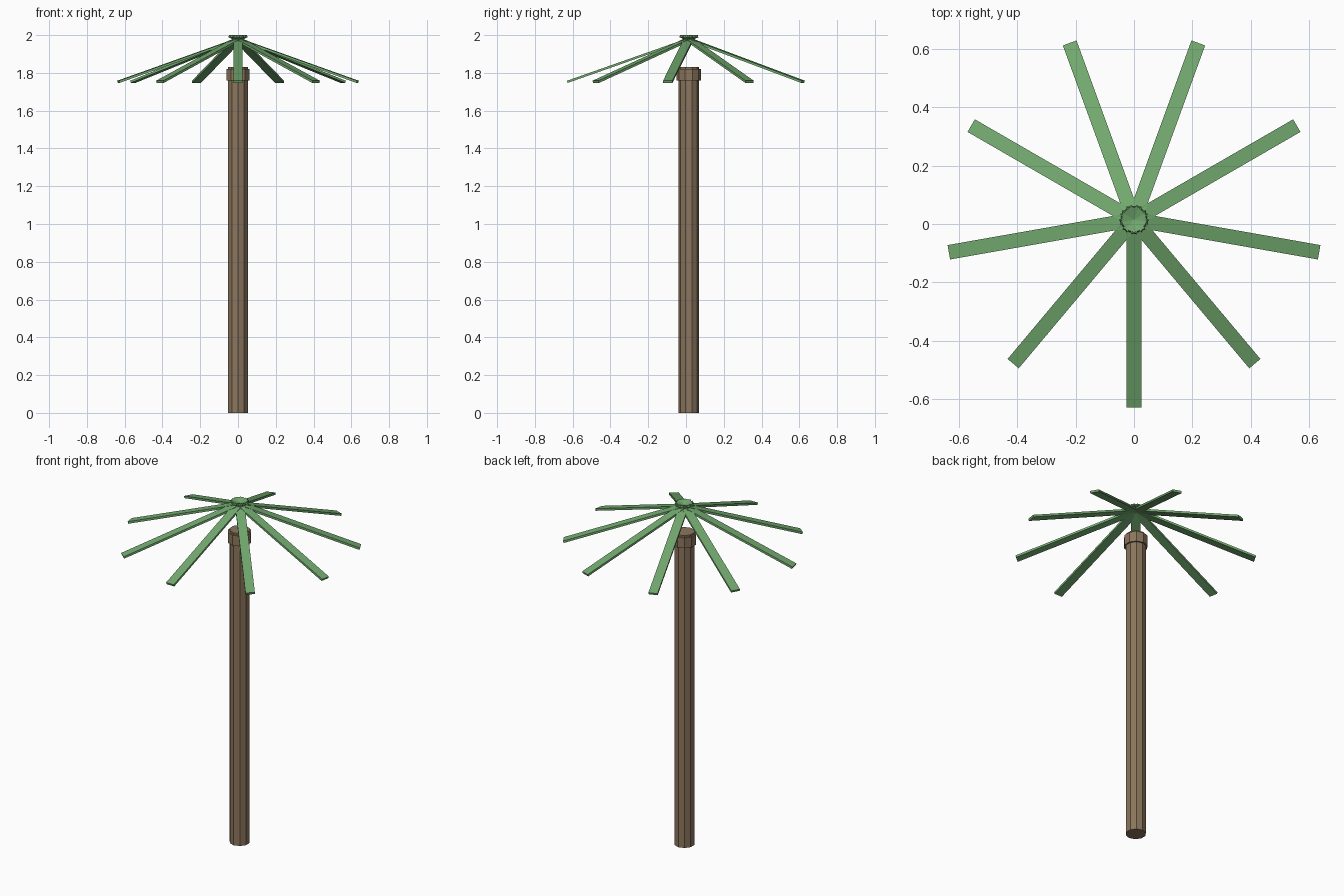
import bpy, math
from mathutils import Matrix, Vector

if "Cube" in bpy.data.objects:
    bpy.data.objects.remove(bpy.data.objects["Cube"])

CY = 0.015  # trunk axis, so the crown is centred in y

def material(name, rgb):
    m = bpy.data.materials.new(name)
    m.diffuse_color = (*rgb, 1)
    m.use_nodes = True
    m.node_tree.nodes["Principled BSDF"].inputs["Base Color"].default_value = m.diffuse_color
    return m

bark = material("bark", (0.26, 0.18, 0.11))
leaf = material("leaf", (0.17, 0.40, 0.16))

def prism(name, radius, z0, z1, sides=10):
    bpy.ops.mesh.primitive_cylinder_add(vertices=sides, radius=radius, depth=z1 - z0,
                                        location=(0, CY, (z0 + z1) / 2))
    ob = bpy.context.object
    ob.name = name
    ob.data.materials.append(bark)
    return ob

# Trunk and the collar near its top
prism("trunk", 0.055, 0, 1.83)
prism("collar", 0.064, 1.76, 1.82)

# Nine drooping fronds whose inner ends cross over the axis, forming a small cup
LENGTH, WIDTH, THICK = 0.727, 0.05, 0.012
DROOP = math.radians(19.4)
for i in range(9):
    bpy.ops.mesh.primitive_cube_add(size=1)
    frond = bpy.context.object
    frond.name = f"frond_{i + 1}"
    turn = Matrix.Rotation(math.radians(-90 + 40 * i), 4, 'Z')
    place = Matrix.Translation(Vector((0.30, 0, 1.8735)))
    tilt = Matrix.Rotation(DROOP, 4, 'Y')
    size = Matrix.Diagonal((LENGTH, WIDTH, THICK, 1))
    frond.data.transform(Matrix.Translation((0, CY, 0)) @ turn @ place @ tilt @ size)
    frond.data.materials.append(leaf)
